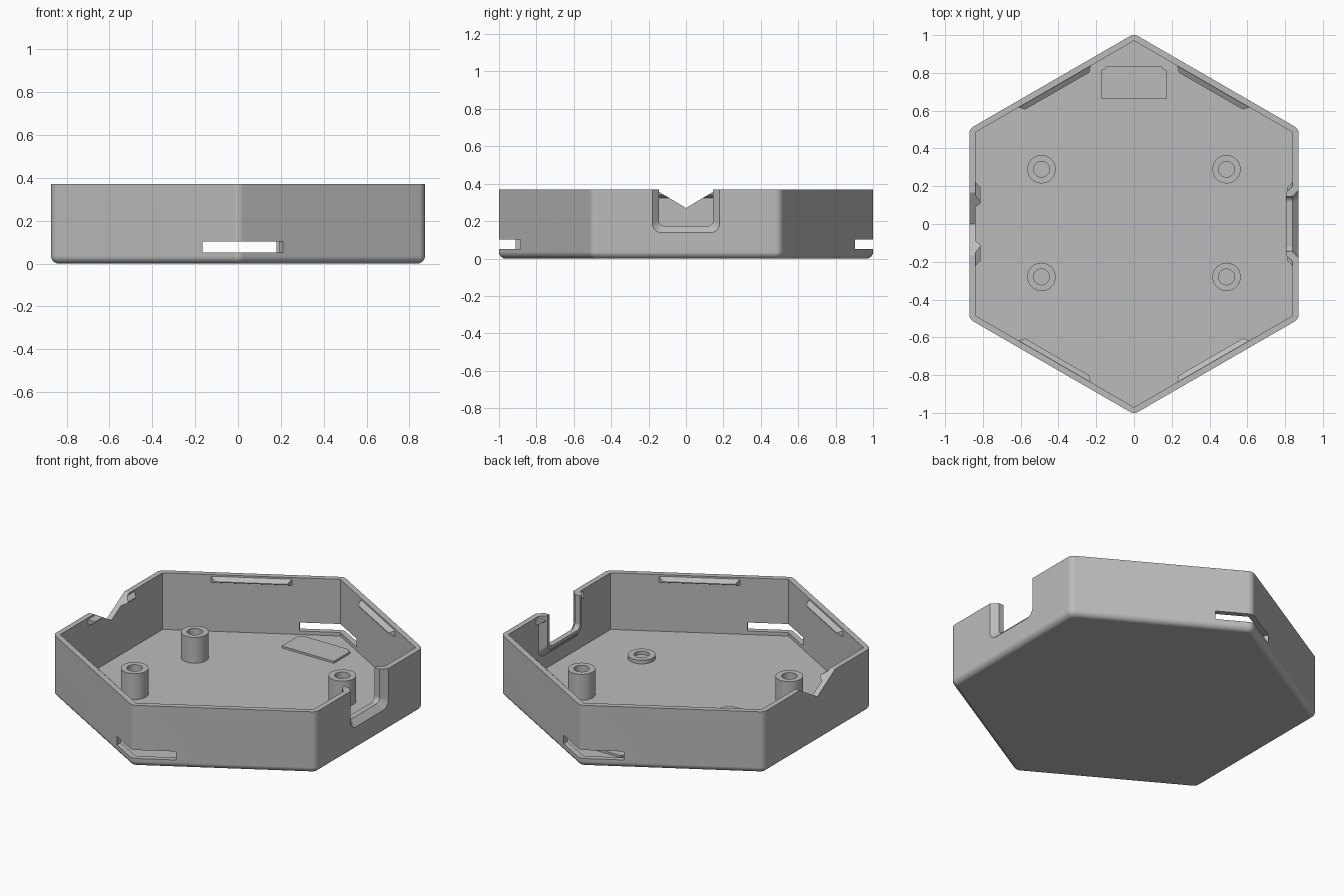
import bpy, bmesh, math
from mathutils import Matrix, Vector

cube = bpy.data.objects.get("Cube")
if cube:
    bpy.data.objects.remove(cube, do_unlink=True)

APOTHEM, INNER, HEIGHT, FLOOR = 0.872, 0.84, 0.37, 0.03

grey = bpy.data.materials.new("matte_grey")
grey.use_nodes = True
grey.diffuse_color = (0.5, 0.5, 0.5, 1)
grey.node_tree.nodes["Principled BSDF"].inputs["Base Color"].default_value = (0.5, 0.5, 0.5, 1)


def loft(name, rings):
    """Closed solid through rings with equal point counts."""
    bm = bmesh.new()
    loops = [[bm.verts.new(p) for p in ring] for ring in rings]
    for a, b in zip(loops, loops[1:]):
        for i in range(len(a)):
            j = (i + 1) % len(a)
            bm.faces.new((a[i], a[j], b[j], b[i]))
    bm.faces.new(loops[0])
    bm.faces.new(loops[-1])
    bmesh.ops.recalc_face_normals(bm, faces=bm.faces)
    mesh = bpy.data.meshes.new(name)
    bm.to_mesh(mesh)
    bm.free()
    mesh.materials.append(grey)
    obj = bpy.data.objects.new(name, mesh)
    bpy.context.collection.objects.link(obj)
    return obj


def combine(target, tool, operation):
    """Apply a boolean, then drop the tool."""
    mod = target.modifiers.new("bool", "BOOLEAN")
    mod.operation, mod.object, mod.solver = operation, tool, "EXACT"
    bpy.context.view_layer.update()
    result = bpy.data.meshes.new_from_object(
        target.evaluated_get(bpy.context.evaluated_depsgraph_get()))
    target.modifiers.clear()
    target.data = result
    bpy.data.objects.remove(tool, do_unlink=True)


def finish(obj):
    bpy.ops.object.select_all(action="DESELECT")
    obj.select_set(True)
    bpy.context.view_layer.objects.active = obj
    bpy.ops.object.shade_smooth_by_angle(angle=math.radians(28))
    mod = obj.modifiers.new("even_normals", "WEIGHTED_NORMAL")
    mod.keep_sharp = True


def hexagon(apothem, radius, z, steps=6):
    """Pointy-ended hexagon with rounded corners."""
    ring = []
    for k in range(6):
        mid = math.radians(90 + 60 * k)
        reach = (apothem - radius) / math.cos(math.pi / 6)
        for s in range(steps + 1):
            a = mid + math.radians(-30 + 60 * s / steps)
            ring.append((reach * math.cos(mid) + radius * math.cos(a),
                         reach * math.sin(mid) + radius * math.sin(a), z))
    return ring


def u_shape(x, half, bottom, radius, top):
    """U outline in the plane of the side wall."""
    ring = [(x, half, top)]
    for side, start in ((1, 0), (-1, -90)):
        for s in range(7):
            a = math.radians(start - 15 * s)
            ring.append((x, side * (half - radius) + radius * math.cos(a),
                         bottom + radius + radius * math.sin(a)))
    return ring + [(x, -half, top)]


def prism(name, points, z0, z1):
    return loft(name, [[(x, y, z) for x, y in points] for z in (z0, z1)])


def circle(x, y, radius, z, n=40):
    return [(x + radius * math.cos(math.tau * i / n),
             y + radius * math.sin(math.tau * i / n), z) for i in range(n)]


# Tray body with rounded lower edge, then its cavity
R = 0.035
rings = []
for s in range(7):
    a = math.radians(15 * s)
    inset = R * (1 - math.sin(a))
    rings.append(hexagon(APOTHEM - inset, 0.045 - inset, R * (1 - math.cos(a))))
rings.append(hexagon(APOTHEM, 0.045, HEIGHT))
tray = loft("tray", rings)


def sharp_hexagon(z):
    r = INNER / math.cos(math.pi / 6)
    return [(r * math.cos(math.radians(30 + 60 * k)),
             r * math.sin(math.radians(30 + 60 * k)), z) for k in range(6)]


combine(tray, loft("cavity", [sharp_hexagon(FLOOR), sharp_hexagon(0.6)]), "DIFFERENCE")

# Snap ridges, one along the inside of each wall
for k in range(6):
    turn = Matrix.Rotation(math.radians(60 * k), 3, "Z")
    ridge = []
    for x, half, low, high in ((0.85, 0.23, 0.318, 0.367), (0.813, 0.195, 0.336, 0.341)):
        ridge.append([turn @ Vector((x, s * half, z))
                      for s, z in ((-1, low), (1, low), (1, high), (-1, high))])
    combine(tray, loft("snap_ridge", ridge), "UNION")

# Thickened rim around the U opening, then the flared opening
combine(tray, loft("opening_rim", [u_shape(0.855, 0.205, 0.11, 0.05, HEIGHT),
                                   u_shape(0.84, 0.2, 0.115, 0.05, HEIGHT),
                                   u_shape(0.805, 0.165, 0.155, 0.04, HEIGHT)]), "UNION")
combine(tray, loft("opening_cut", [u_shape(0.9, 0.21, 0.105, 0.06, 0.6),
                                   u_shape(0.872, 0.18, 0.138, 0.05, 0.6),
                                   u_shape(0.838, 0.145, 0.173, 0.03, 0.6),
                                   u_shape(0.75, 0.145, 0.173, 0.03, 0.6)]), "DIFFERENCE")

# V notch in the opposite wall
combine(tray, loft("v_cut", [[(x, 0, 0.27), (x, 0.5, 0.57), (x, -0.5, 0.57)]
                             for x in (-1, -0.7)]), "DIFFERENCE")

# Slots wrapping the front and back corners
for s, end in ((1, -0.165), (-1, -0.18)):
    points = [(end, -1.2), (0.39, -1.2), (0.21, -0.886), (0.16, -0.8), (end, -0.8)]
    combine(tray, prism("slot_cut", [(s * x, s * y) for x, y in points], 0.051, 0.102),
            "DIFFERENCE")
finish(tray)


# Screw posts: three tall, one low ring
def post(name, x, y, top):
    profile = ((0.075, FLOOR - 0.005), (0.075, top), (0.042, top), (0.042, FLOOR + 0.002))
    finish(loft(name, [circle(x, y, r, z) for r, z in profile]))


post("post_back_left", 0.49, 0.29, 0.185)
post("post_back_right", -0.49, 0.29, 0.185)
post("post_front_right", -0.49, -0.28, 0.185)
post("low_ring_front_left", 0.49, -0.28, 0.052)

# Notched plate on the floor near the back corner
outline = [(-0.173, 0.662), (0.173, 0.662), (0.173, 0.815), (0.155, 0.82),
           (0.15, 0.835), (-0.15, 0.835), (-0.155, 0.82), (-0.173, 0.815)]
finish(prism("floor_plate", outline, FLOOR - 0.005, FLOOR + 0.012))
